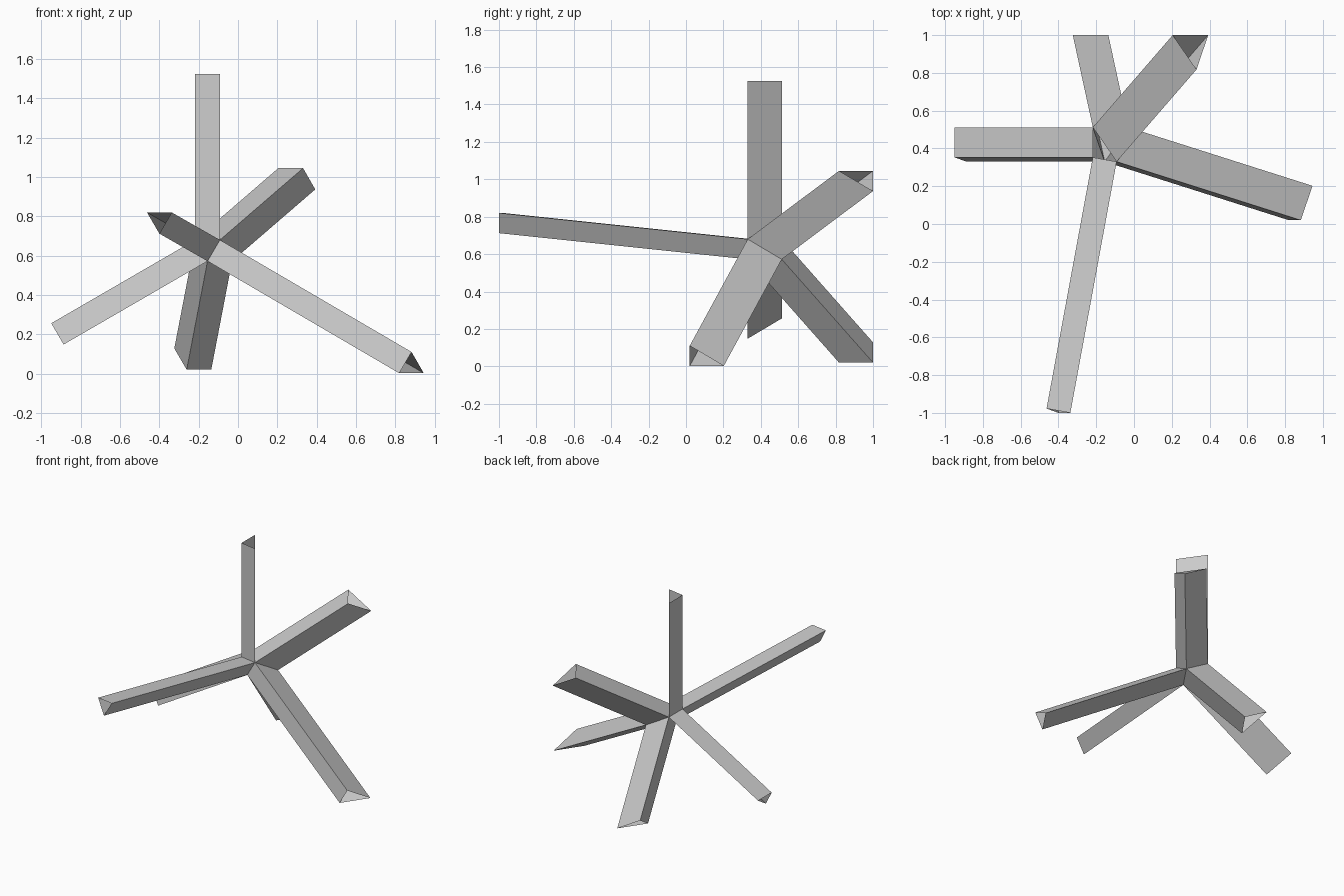
import bpy
from mathutils import Vector

if "Cube" in bpy.data.objects:
    bpy.data.objects.remove(bpy.data.objects["Cube"])

# Corners of the small six-faced hub where the arms meet
P = Vector((-0.092, 0.33, 0.68))
Q = Vector((-0.155, 0.33, 0.572))
R = Vector((-0.03, 0.512, 0.572))
S = Vector((-0.218, 0.353, 0.68))
T = Vector((-0.218, 0.512, 0.68))


def open_arm(name, corners, shift):
    """Open-ended triangular tube swept from one hub face."""
    a, b, c = corners
    shift = Vector(shift)
    if (b - a).cross(c - a).dot(shift) < 0:  # keep the sides facing outward
        b, c = c, b
    ring = [a, b, c]
    verts = ring + [v + shift for v in ring]
    faces = [(i, (i + 1) % 3, (i + 1) % 3 + 3, i + 3) for i in range(3)]
    mesh = bpy.data.meshes.new(name)
    mesh.from_pydata(verts, [], faces)
    mesh.update()
    bpy.context.collection.objects.link(bpy.data.objects.new(name, mesh))


# Six arms, one per hub face
open_arm("upright_arm", (P, S, T), (0, 0, 0.845))
open_arm("front_arm", (P, Q, S), (-0.245, -1.33, 0.14))
open_arm("left_arm", (S, Q, T), (-0.732, 0, -0.424))
open_arm("right_lower_arm", (P, Q, R), (0.975, -0.31, -0.57))
open_arm("back_upper_arm", (P, R, T), (0.423, 0.488, 0.365))
open_arm("back_lower_arm", (Q, R, T), (-0.106, 0.488, -0.552))
